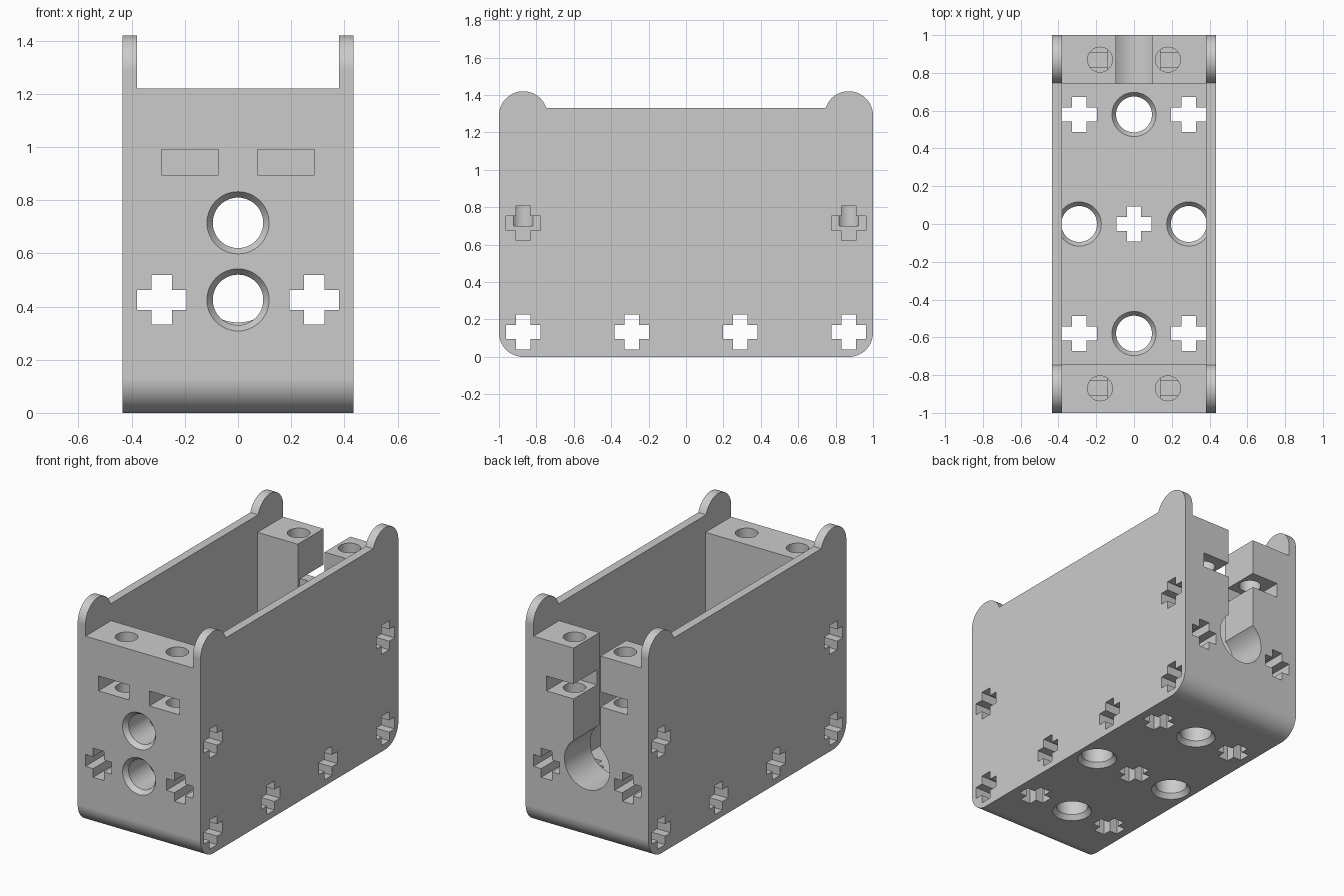
import bpy, bmesh, math
from mathutils import Matrix, Vector

if "Cube" in bpy.data.objects:
    bpy.data.objects.remove(bpy.data.objects["Cube"], do_unlink=True)

HALF_X, INNER_X = 0.435, 0.38
INNER_Y, FLOOR = 0.74, 0.26
PITCH, R_END, Y_END = 0.29, 0.13, 0.87

# Axis frames: local x, local y, extrusion direction
FRAMES = {
    "x": ((0, 1, 0), (0, 0, 1), (1, 0, 0)),
    "y": ((1, 0, 0), (0, 0, 1), (0, -1, 0)),
    "z": ((1, 0, 0), (0, 1, 0), (0, 0, 1)),
}


def loft(name, axis, sections):
    """Solid through (outline, distance along axis) sections."""
    u, v, w = (Vector(a) for a in FRAMES[axis])
    if axis == "y":
        w = -w
    bm = bmesh.new()
    rings = [[bm.verts.new(u * p + v * q + w * d) for p, q in pts] for pts, d in sections]
    for a, b in zip(rings, rings[1:]):
        for i in range(len(a)):
            j = (i + 1) % len(a)
            bm.faces.new((a[i], a[j], b[j], b[i]))
    bm.faces.new(rings[0])
    bm.faces.new(rings[-1])
    bmesh.ops.recalc_face_normals(bm, faces=bm.faces)
    mesh = bpy.data.meshes.new(name)
    bm.to_mesh(mesh)
    bm.free()
    ob = bpy.data.objects.new(name, mesh)
    bpy.context.scene.collection.objects.link(ob)
    return ob


def arc(cx, cy, r, start, end, n):
    angles = [math.radians(start + (end - start) * i / n) for i in range(n + 1)]
    return [(cx + r * math.cos(a), cy + r * math.sin(a)) for a in angles]


def circle(cx, cy, r, n=48):
    return arc(cx, cy, r, 0, 360, n)[:-1]


def rect(x0, x1, y0, y1):
    return [(x0, y0), (x1, y0), (x1, y1), (x0, y1)]


def cross(cx, cy, arm=0.093, half=0.038):
    pts = []
    for k in range(4):
        turn = Matrix.Rotation(k * math.pi / 2, 2)
        for p in ((arm, -half), (arm, half), (half, half)):
            q = turn @ Vector(p)
            pts.append((cx + q.x, cy + q.y))
    return pts


cutters = []


def cut(axis, outline, a, b):
    cutters.append(loft("cutter", axis, [(outline, a), (outline, b)]))


def chamfered_hole(axis, cx, cy, a, b, r=0.095, rim=0.117, depth=0.03, e=0.002):
    wide, thin = circle(cx, cy, rim), circle(cx, cy, r)
    cutters.append(loft("cutter", axis, [
        (wide, a - e), (wide, a), (thin, a + depth), (thin, b - depth), (wide, b), (wide, b + e)]))


# Outer side silhouette with rounded bottom corners and top ears
ear_z = 1.29
dip = math.degrees(math.asin(0.04 / R_END))
outline = (arc(-Y_END, R_END, R_END, 180, 270, 16) + arc(Y_END, R_END, R_END, 270, 360, 16)
           + arc(Y_END, ear_z, R_END, 0, 180 - dip, 28) + arc(-Y_END, ear_z, R_END, dip, 180, 28))
housing = loft("housing", "x", [(outline, -HALF_X), (outline, HALF_X)])

# Cavity and the space between the ears
cut("z", rect(-INNER_X, INNER_X, -INNER_Y, INNER_Y), FLOOR, 2)
cut("z", rect(-INNER_X, INNER_X, -1.1, 1.1), 1.22, 2)

# Floor: round holes and cross holes
for x, y in ((0, 2 * PITCH), (0, -2 * PITCH), (PITCH, 0), (-PITCH, 0)):
    chamfered_hole("z", x, y, 0, FLOOR)
cut("z", cross(0, 0), -0.1, FLOOR + 0.01)
for sx in (-1, 1):
    for sy in (-1, 1):
        cut("z", cross(sx * PITCH, sy * 2 * PITCH), -0.1, FLOOR + 0.01)

# Cross holes running across the base
for y in (-Y_END, -PITCH, PITCH, Y_END):
    cut("x", cross(y, 0.133), -0.6, 0.6)

# Front wall round holes
for z in (0.425, 0.715):
    chamfered_hole("y", 0, z, -1, -INNER_Y)

# End walls: cross holes, blind side crosses, screw holes and nut slots
for sx in (-1, 1):
    for sy in (-1, 1):
        y_out, y_in = sy * 1.1, sy * (INNER_Y - 0.02)
        cut("y", cross(sx * 0.287, 0.425), min(y_out, y_in), max(y_out, y_in))
        a, b = sorted((sx * 0.14, sx * 0.6))
        cut("x", cross(sy * Y_END, 0.715), a, b)
        cut("z", circle(sx * 0.18, sy * Y_END, 0.066, 32), 0.70, 1.3)
        a, b = sorted((y_out, sy * 0.765))
        cut("y", rect(sx * 0.18 - 0.107, sx * 0.18 + 0.107, 0.895, 0.99), a, b)

# Back wall keyhole slot
cut("y", circle(0, 0.50, 0.16), 0.7, 1.1)
cut("y", rect(-0.095, 0.095, 0.52, 1.4), 0.69, 1.11)

# Carve the housing, then discard the cutters
for c in cutters:
    mod = housing.modifiers.new("carve", "BOOLEAN")
    mod.operation = "DIFFERENCE"
    mod.solver = "EXACT"
    mod.object = c
carved = bpy.data.meshes.new_from_object(
    housing.evaluated_get(bpy.context.evaluated_depsgraph_get()))
housing.modifiers.clear()
housing.data = carved
for c in cutters:
    bpy.data.objects.remove(c, do_unlink=True)

# Material
grey = bpy.data.materials.new("light_grey")
grey.use_nodes = True
colour = (0.6, 0.6, 0.6, 1)
grey.diffuse_color = colour
grey.node_tree.nodes["Principled BSDF"].inputs["Base Color"].default_value = colour
housing.data.materials.clear()
housing.data.materials.append(grey)

# Smooth curved surfaces, keep crisp edges
bpy.ops.object.select_all(action="DESELECT")
housing.select_set(True)
bpy.context.view_layer.objects.active = housing
bpy.ops.object.shade_smooth_by_angle(angle=math.radians(25))
weighted = housing.modifiers.new("even_normals", "WEIGHTED_NORMAL")
weighted.keep_sharp = True
